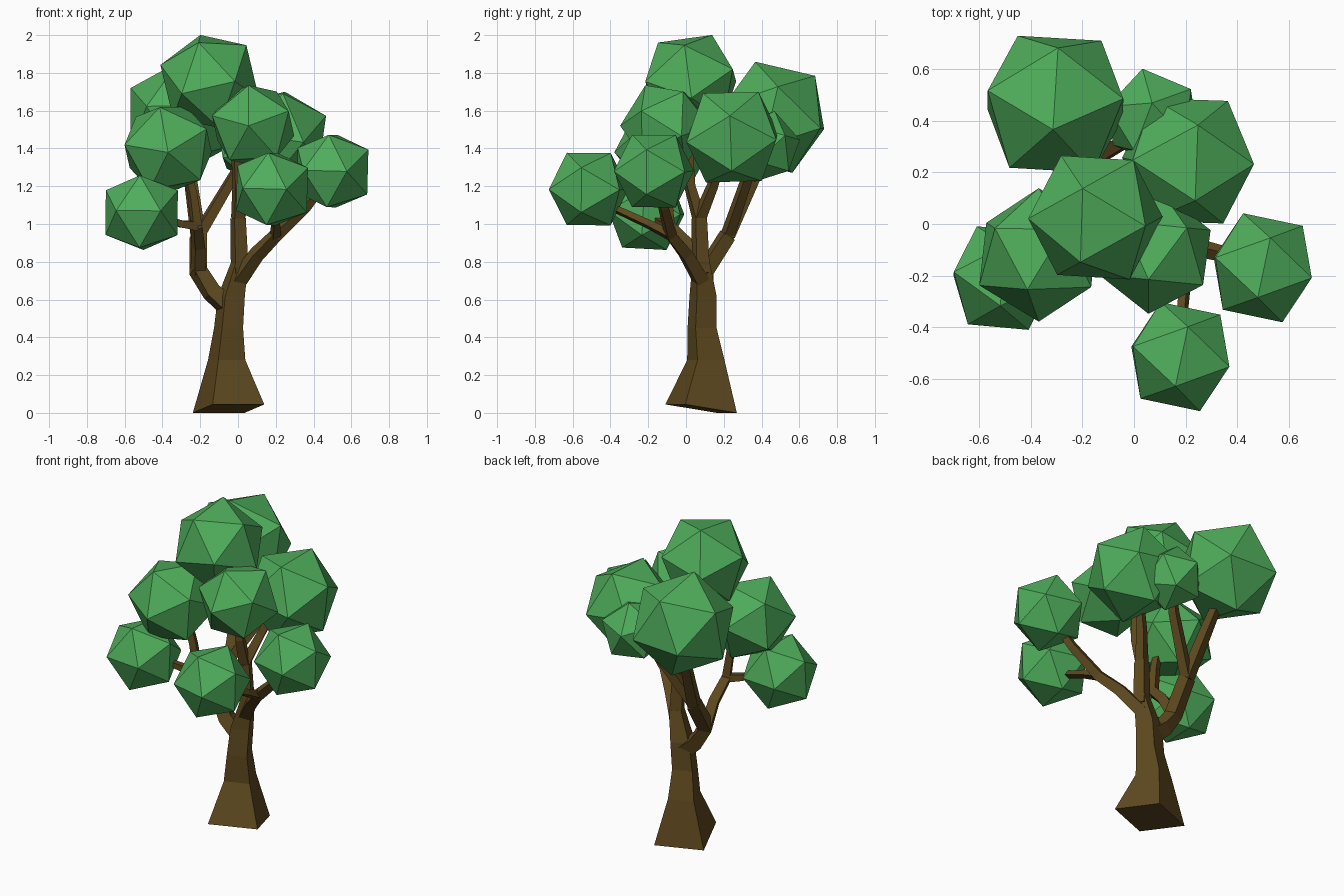
import bpy, bmesh, math
from mathutils import Vector, Matrix

cube = bpy.data.objects.get("Cube")
if cube:
    bpy.data.objects.remove(cube, do_unlink=True)


def material(name, rgb):
    m = bpy.data.materials.new(name)
    m.use_nodes = True
    m.diffuse_color = (*rgb, 1)
    m.node_tree.nodes["Principled BSDF"].inputs["Base Color"].default_value = (*rgb, 1)
    return m


LEAF = material("leaf green", (0.078, 0.42, 0.105))
BARK = material("bark brown", (0.115, 0.068, 0.014))


def add_object(name, bm, mat):
    bmesh.ops.recalc_face_normals(bm, faces=bm.faces)
    mesh = bpy.data.meshes.new(name)
    bm.to_mesh(mesh)
    bm.free()
    mesh.materials.append(mat)
    ob = bpy.data.objects.new(name, mesh)
    bpy.context.scene.collection.objects.link(ob)
    return ob


def skin(name, rings):
    """Bridge four-sided rings into a closed faceted tube."""
    bm = bmesh.new()
    loops = [[bm.verts.new(p) for p in ring] for ring in rings]
    for a, b in zip(loops, loops[1:]):
        for i in range(4):
            j = (i + 1) % 4
            bm.faces.new((a[i], a[j], b[j], b[i]))
    bm.faces.new(loops[0][::-1])
    bm.faces.new(loops[-1])
    return add_object(name, bm, BARK)


def square(centre, radius, turn=-24):
    angles = [math.radians(turn + 90 * i) for i in range(4)]
    return [Vector(centre) + radius * Vector((math.cos(a), math.sin(a), 0)) for a in angles]


def limb(name, start, end, *points):
    """Square tube along points, tapering from the start to the end radius."""
    pts = [Vector(p) for p in points]
    rings = []
    for i, p in enumerate(pts):
        t = (pts[min(i + 1, len(pts) - 1)] - pts[max(i - 1, 0)]).normalized()
        turn = Vector((0, 0, 1)).rotation_difference(t)
        r = start + (end - start) * i / (len(pts) - 1)
        rings.append([p + turn @ c for c in square((0, 0, 0), r)])
    return skin(name, rings)


# Trunk with a flared, slightly tilted foot
foot = square((-0.05, 0.08, 0), 0.207)
foot[0].z = foot[3].z = 0.045
skin("trunk", [foot,
               square((-0.06, 0.105, 0.28), 0.108),
               square((-0.05, 0.085, 0.45), 0.084),
               square((-0.035, 0.09, 0.62), 0.078),
               square((0.01, 0.08, 0.8), 0.05)])

# Main limbs
left_fork = (-0.21, 0.1, 0.75)
back_fork = (-0.21, 0.22, 0.94)
front_fork = (-0.22, -0.09, 0.99)
right_fork = (0.2, -0.08, 0.94)
centre_fork = (0.0, 0.07, 1.03)
limb("left_limb", 0.06, 0.05, (-0.04, 0.09, 0.55), (-0.14, 0.09, 0.64), left_fork, back_fork)
limb("left_front_limb", 0.045, 0.035, left_fork, (-0.21, 0.02, 0.88), front_fork)
limb("right_limb", 0.05, 0.025, (0, 0.08, 0.7), (0.1, 0, 0.84), right_fork,
     (0.36, -0.12, 1.09), (0.46, -0.15, 1.22))
limb("centre_limb", 0.052, 0.045, (0.01, 0.08, 0.74), centre_fork)

# Thinner branches reaching into the leaves
limb("back_left_branch", 0.045, 0.03, back_fork, (-0.25, 0.35, 1.22), (-0.28, 0.43, 1.4))
limb("back_branch", 0.04, 0.025, back_fork, (-0.02, 0.33, 1.26), (0.03, 0.38, 1.36))
limb("left_up_branch", 0.033, 0.025, front_fork, (-0.24, -0.1, 1.15), (-0.28, -0.11, 1.32))
limb("left_low_branch", 0.033, 0.02, front_fork, (-0.3, -0.13, 1.0), (-0.42, -0.18, 1.04))
limb("front_branch", 0.032, 0.02, right_fork, (0.2, -0.2, 1.0), (0.18, -0.44, 1.11))
limb("centre_up_branch", 0.04, 0.025, centre_fork, (0, 0.02, 1.2), (-0.02, 0, 1.6))
limb("centre_back_branch", 0.04, 0.025, centre_fork, (0.06, 0.14, 1.2), (0.13, 0.2, 1.38))


def leaves(name, centre, radius, corner, near):
    """Icosahedron turned so two neighbouring corners point the given ways."""
    z = Vector(corner).normalized()
    x = Vector(near)
    x = (x - x.dot(z) * z).normalized()
    turn = Matrix((x, z.cross(x), z)).transposed().to_4x4()
    bm = bmesh.new()
    bmesh.ops.create_icosphere(bm, subdivisions=1, radius=radius,
                               matrix=Matrix.Translation(centre) @ turn)
    return add_object(name, bm, LEAF)


# Leaf clusters
tip, back_tip = (-0.1, -0.6, 1), (0.15, 0.6, 0.9)
leaves("top_leaves", (-0.15, 0.025, 1.755), 0.275, (-0.05, 0.115, 0.25), (0.175, -0.02, 0.2))
leaves("back_left_leaves", (-0.305, 0.465, 1.565), 0.31, (-0.01, -0.1, 0.3), (0.01, 0.22, 0.23))
leaves("back_right_leaves", (0.21, 0.245, 1.46), 0.28, (0.04, 0.145, 0.25), (0.25, -0.025, 0.09))
leaves("back_leaves", (0.07, 0.415, 1.41), 0.195, (0, 0.05, 0.17), (0.14, 0.1, 0.05))
leaves("centre_leaves", (0.08, -0.11, 1.52), 0.24, (-0.1, -1, 0), (-0.1, -0.45, 0.9))
leaves("left_leaves", (-0.37, -0.12, 1.4), 0.26, (0, -1, -0.08), (-0.18, -0.4, 0.9))
leaves("low_left_leaves", (-0.51, -0.21, 1.06), 0.225, (0.1, -0.2, 0.01), (-0.14, -0.17, 0.01))
leaves("right_leaves", (0.5, -0.17, 1.28), 0.225, tip, back_tip)
leaves("front_leaves", (0.18, -0.515, 1.185), 0.225, tip, back_tip)
